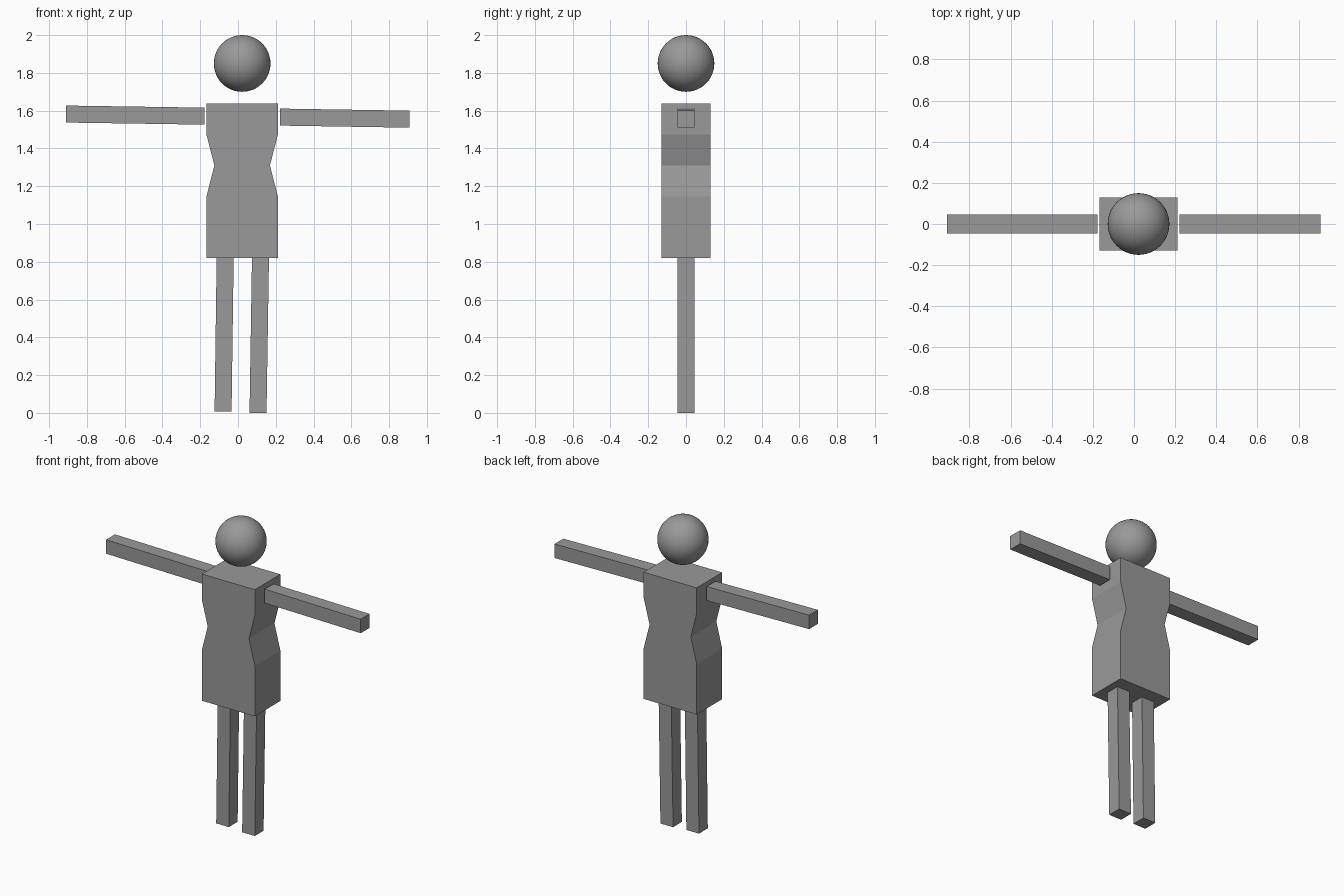
import bpy
import bmesh

if "Cube" in bpy.data.objects:
    bpy.data.objects.remove(bpy.data.objects["Cube"])

gray = bpy.data.materials.new("plain gray")
gray.diffuse_color = (0.32, 0.32, 0.32, 1)
gray.use_nodes = True
gray.node_tree.nodes["Principled BSDF"].inputs["Base Color"].default_value = gray.diffuse_color


def slab(name, outline, half_depth):
    """Extrude an x-z outline symmetrically along y."""
    bm = bmesh.new()
    face = bm.faces.new([bm.verts.new((x, -half_depth, z)) for x, z in outline])
    ext = bmesh.ops.extrude_face_region(bm, geom=[face])
    verts = [g for g in ext["geom"] if isinstance(g, bmesh.types.BMVert)]
    bmesh.ops.translate(bm, verts=verts, vec=(0, 2 * half_depth, 0))
    bmesh.ops.recalc_face_normals(bm, faces=bm.faces)
    mesh = bpy.data.meshes.new(name)
    bm.to_mesh(mesh)
    bm.free()
    mesh.materials.append(gray)
    obj = bpy.data.objects.new(name, mesh)
    bpy.context.collection.objects.link(obj)


# Torso with pinched waist, mirrored about its own centre line
centre = 0.022
side = [(0.189, 0.82), (0.189, 1.146), (0.147, 1.31), (0.189, 1.473), (0.189, 1.637)]
slab("torso", [(centre + w, z) for w, z in side]
     + [(centre - w, z) for w, z in reversed(side)], 0.13)

# Slightly sloping arms: inner and outer end (x, centre z)
T = 0.045
for name, (x0, z0), (x1, z1) in (
        ("left_arm", (-0.91, 1.582), (-0.178, 1.571)),
        ("right_arm", (0.222, 1.566), (0.907, 1.555))):
    slab(name, [(x0, z0 - T), (x1, z1 - T), (x1, z1 + T), (x0, z0 + T)], T)

# Slightly leaning legs: foot and hip (centre x, z)
for name, (x0, z0), (x1, z1) in (
        ("left_leg", (-0.079, 0.008), (-0.068, 0.822)),
        ("right_leg", (0.106, 0.0), (0.119, 0.822))):
    slab(name, [(x0 - T, z0), (x0 + T, z0), (x1 + T, z1), (x1 - T, z1)], T)

# Floating round head
bpy.ops.mesh.primitive_uv_sphere_add(segments=48, ring_count=24, radius=0.15,
                                     location=(centre, 0, 1.85))
head = bpy.context.object
head.name = "head"
head.data.materials.append(gray)
bpy.ops.object.shade_smooth()
